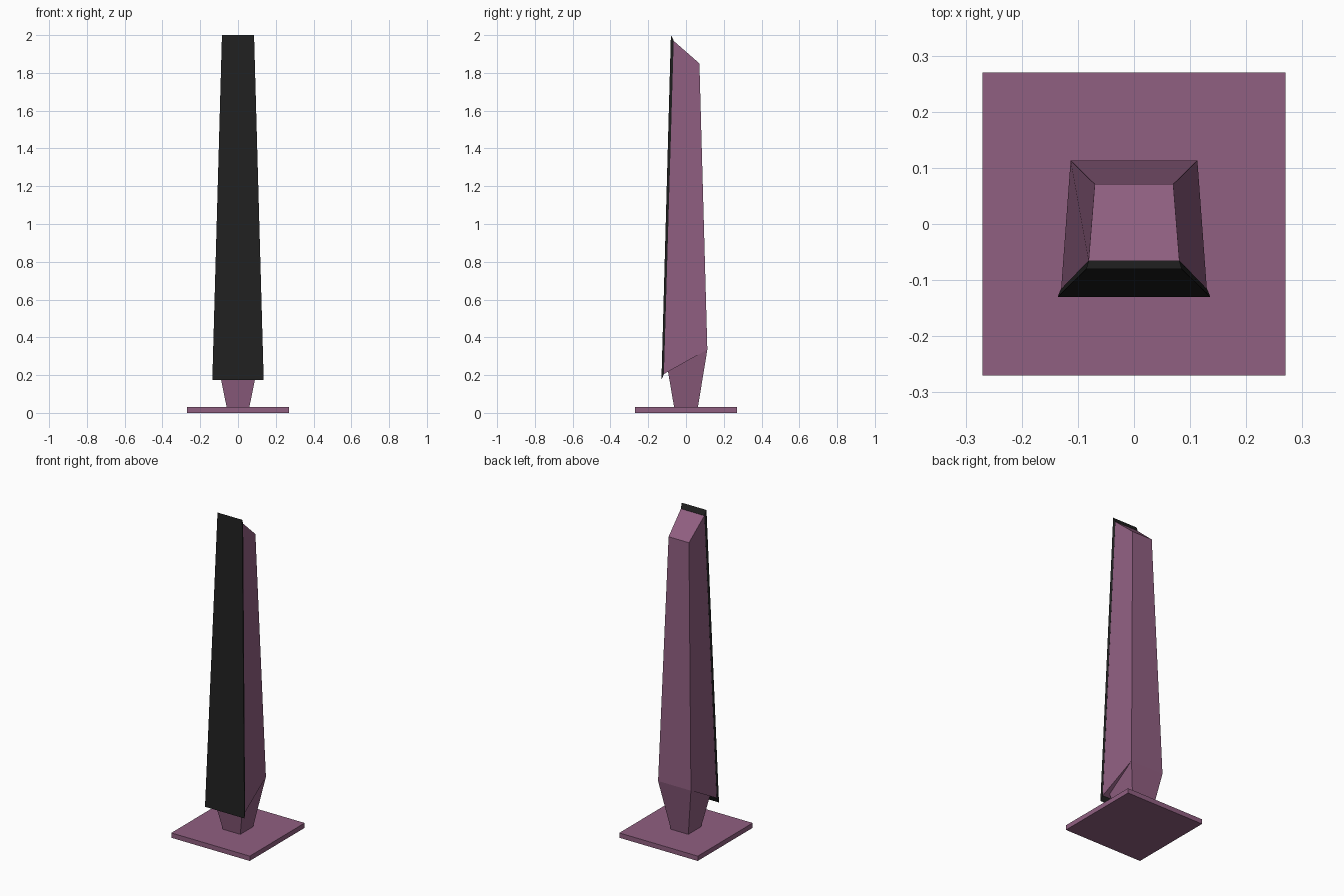
import bpy

cube = bpy.data.objects.get("Cube")
if cube:
    bpy.data.objects.remove(cube, do_unlink=True)


def make_material(name, rgb):
    mat = bpy.data.materials.new(name)
    mat.use_nodes = True
    mat.diffuse_color = (*rgb, 1)
    mat.node_tree.nodes["Principled BSDF"].inputs["Base Color"].default_value = (*rgb, 1)
    return mat


plum = make_material("plum", (0.28, 0.115, 0.22))
black = make_material("black", (0.015, 0.015, 0.015))


def tapered_block(name, lower, upper, mat):
    """Each end is (front half width, front y, front z, back half width, back y, back z)."""
    verts = []
    for fw, fy, fz, bw, by, bz in (lower, upper):
        verts += [(-fw, fy, fz), (fw, fy, fz), (bw, by, bz), (-bw, by, bz)]
    faces = [(3, 2, 1, 0), (4, 5, 6, 7)]
    for i in range(4):
        j = (i + 1) % 4
        faces.append((i, j, j + 4, i + 4))
    mesh = bpy.data.meshes.new(name)
    mesh.from_pydata(verts, [], faces)
    mesh.materials.append(mat)
    obj = bpy.data.objects.new(name, mesh)
    bpy.context.collection.objects.link(obj)
    return obj


# Square floor plate
tapered_block("base_plate", (0.27, -0.27, 0, 0.27, 0.27, 0),
              (0.27, -0.27, 0.03, 0.27, 0.27, 0.03), plum)

# Flared foot that meets the back edge of the cabinet
tapered_block("pedestal", (0.06, -0.063, 0.03, 0.06, 0.063, 0.03),
              (0.122, -0.115, 0.335, 0.113, 0.113, 0.335), plum)

# Tapered column with sloping underside and top
tapered_block("cabinet", (0.13, -0.118, 0.205, 0.113, 0.113, 0.335),
              (0.081, -0.066, 1.97, 0.07, 0.071, 1.85), plum)

# Thin panel covering the whole front
tapered_block("front_grille", (0.136, -0.13, 0.175, 0.131, -0.117, 0.205),
              (0.085, -0.08, 2.0, 0.081, -0.065, 1.972), black)
